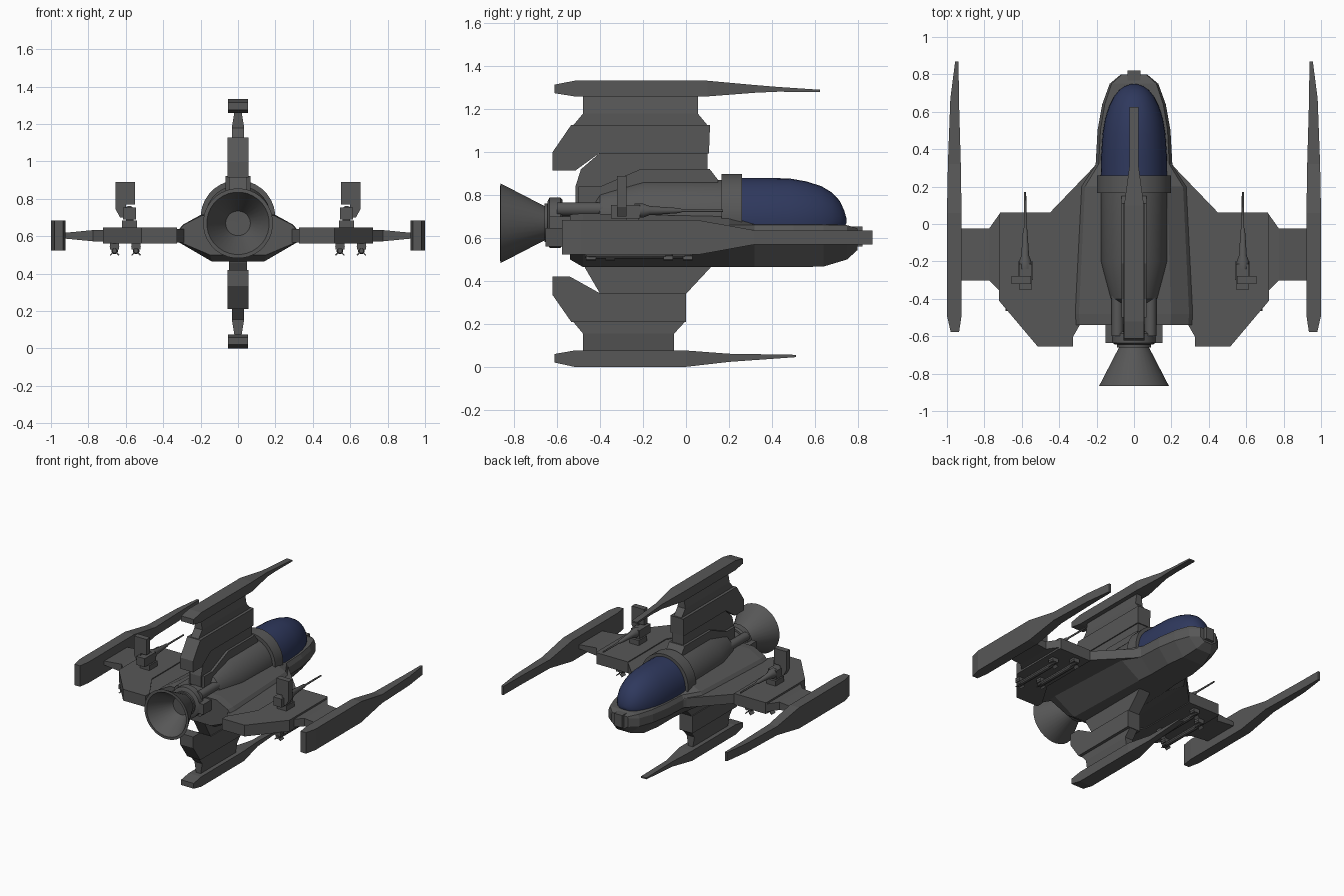
import bpy, bmesh, math
from mathutils import Vector

if "Cube" in bpy.data.objects:
    bpy.data.objects.remove(bpy.data.objects["Cube"])

def material(name, rgb):
    m = bpy.data.materials.new(name)
    m.diffuse_color = (*rgb, 1)
    m.use_nodes = True
    m.node_tree.nodes["Principled BSDF"].inputs["Base Color"].default_value = m.diffuse_color
    return m

GREY = material("dark grey hull", (0.095, 0.095, 0.095))
BLUE = material("blue canopy glass", (0.028, 0.040, 0.110))

def finish(name, bm, mat=GREY, smooth=False):
    bmesh.ops.recalc_face_normals(bm, faces=bm.faces[:])
    me = bpy.data.meshes.new(name)
    bm.to_mesh(me)
    bm.free()
    ob = bpy.data.objects.new(name, me)
    bpy.context.collection.objects.link(ob)
    me.materials.append(mat)
    if smooth:
        bpy.ops.object.select_all(action='DESELECT')
        ob.select_set(True)
        bpy.context.view_layer.objects.active = ob
        bpy.ops.object.shade_smooth_by_angle(angle=math.radians(30))
    return ob

def loft(name, rings, mat=GREY, smooth=False):
    """Skin a row of equal-sized rings and cap both ends."""
    bm = bmesh.new()
    vs = [[bm.verts.new(p) for p in r] for r in rings]
    n = len(rings[0])
    for a, b in zip(vs, vs[1:]):
        for i in range(n):
            j = (i + 1) % n
            bm.faces.new((a[i], a[j], b[j], b[i]))
    bm.faces.new(vs[0])
    bm.faces.new(vs[-1])
    return finish(name, bm, mat, smooth)

def prism(name, pts, t, place):
    """Flat outline (span, y) with half thickness t."""
    return loft(name, [[place(s, y, h) for s, y in pts] for h in (-t, t)])

def lathe(name, x, z, profile, n=32, mat=GREY):
    """Turn a (y, radius) profile about an axis along y."""
    rings = [[(x + r * math.cos(2 * math.pi * (i + .5) / n), y,
               z + r * math.sin(2 * math.pi * (i + .5) / n)) for i in range(n)]
             for y, r in profile]
    return loft(name, rings, mat, True)

def box(name, x0, x1, y0, y1, z0, z1):
    return loft(name, [[(x0, y, z0), (x1, y, z0), (x1, y, z1), (x0, y, z1)] for y in (y0, y1)])

def span_loft(name, stations, place):
    """Tapering panel: stations of (span, y0, y1, half thickness)."""
    return loft(name, [[place(s, y0, -t), place(s, y1, -t), place(s, y1, t), place(s, y0, t)]
                       for s, y0, y1, t in stations])

def blade(name, stations, place):
    """Long fence: stations of (y, half width, inner, outer)."""
    return loft(name, [[place(a, y, -h), place(b, y, -h), place(b, y, h), place(a, y, h)]
                       for y, h, a, b in stations])

# hull: (y, half width, shoulder z, bottom half width, bottom z)
hull = []
for y, w, zi, bw, zb in [(-.54, .315, .71, .15, .50), (-.48, .32, .715, .14, .465),
                         (.20, .285, .70, .12, .465), (.32, .205, .668, .11, .465),
                         (.50, .195, .665, .11, .465), (.64, .17, .665, .09, .467),
                         (.75, .13, .66, .06, .50), (.80, .07, .645, .03, .545)]:
    half = [(.62 * w, zi), (.92 * w, min(zi, .662)), (w, .632), (w, .57), (bw, zb)]
    hull.append([(x, y, z) for x, z in half] + [(-x, y, z) for x, z in half[::-1]])
loft("hull", hull)
box("nose_block", -.035, .035, .75, .822, .56, .655)

# canopy
canopy = []
for y, rx, top in [(.25, .178, .88), (.36, .176, .88), (.48, .168, .878), (.56, .155, .864),
                   (.63, .133, .842), (.68, .108, .812), (.715, .08, .775), (.737, .05, .73),
                   (.748, .015, .69)]:
    canopy.append([(rx * math.cos(a), y, max(.65, .68 + (top - .68) * math.sin(a)))
                   for a in (2 * math.pi * i / 32 for i in range(32))])
loft("canopy", canopy, BLUE, True)

# fuselage and engine
lathe("canopy_ring", 0, .70, [(.165, .2), (.26, .2)])
lathe("fuselage", 0, .695, [(.17, .177), (-.2, .177), (-.4, .125), (-.42, .1)])
lathe("engine_neck", 0, .672, [(-.35, .09), (-.66, .09)])
lathe("engine_collar", 0, .672, [(-.575, .105), (-.585, .118), (-.635, .118), (-.645, .1)])
lathe("nozzle", 0, .669, [(-.63, .082), (-.655, .078), (-.865, .187), (-.866, .167),
                          (-.69, .066), (-.689, .001)])
for s in (-1, 1):
    lathe("engine_pipe", s * .088, .735, [(-.38, .032), (-.6, .032)], 16)
    lathe("lower_engine_pipe", s * .088, .61, [(-.38, .032), (-.6, .032)], 16)
    box("engine_bracket", s * .09, s * .152, -.635, -.53, .62, .70)

# horizontal wings, fences, cannons and missiles on both sides
for s, side in ((-1, "left"), (1, "right")):
    place = lambda d, y, h, s=s: (s * d, y, .603 + h)
    prism(side + "_wing_root", [(.15, .33), (.2, .32), (.45, .06), (.45, -.41), (.33, -.61),
                                (.29, -.54), (.15, -.54)], .036, place)
    prism(side + "_wing", [(.45, .062), (.715, .062), (.722, .05), (.722, -.41), (.515, -.655),
                           (.325, -.655), (.325, -.605), (.45, -.40)], .043, place)
    span_loft(side + "_wing_tip", [(.70, -.38, .062, .03), (.722, -.355, .05, .03),
                                   (.775, -.302, -.025, .03), (.94, -.302, -.025, .014)], place)
    blade(side + "_fence", [(-.577, .08, .935, .98), (-.49, .08, .922, 1), (.06, .08, .922, 1),
                            (.32, .033, .926, .995), (.67, .033, .936, .982),
                            (.87, .033, .938, .956)], place)
    # cannon on the wing
    box(side + "_cannon_base", s * .54, s * .62, -.30, -.20, .64, .685)
    box(side + "_cannon_body", s * .545, s * .615, -.35, -.215, .69, .755)
    box(side + "_cannon_foot", s * .56, s * .60, -.28, -.22, .68, .70)
    shield = [(.55, .77), (.55, .89), (.655, .89), (.655, .745), (.63, .70), (.60, .70), (.60, .77)]
    loft(side + "_cannon_shield", [[(s * x, y, z) for x, z in shield] for y in (-.322, -.278)])
    lathe(side + "_cannon_barrel", s * .582, .728,
          [(-.24, .034), (-.2, .034), (-.17, .022), (-.03, .012), (-.02, .007), (.172, .006)], 12)
    # missiles under the wing
    for x, y0 in ((.545, -.38), (.66, -.47)):
        lathe(side + "_missile", s * x, .522,
              [(y0, .012), (y0 + .02, .018), (y0 + .36, .018), (y0 + .41, .004)], 10)
        for y in (y0 + .005, y0 + .365):
            box(side + "_missile_pylon", s * x - .025, s * x + .025, y, y + .045, .53, .565)
            for k in range(4):
                a = math.pi / 4 + k * math.pi / 2
                u, v = Vector((math.cos(a), 0, math.sin(a))), Vector((-math.sin(a), 0, math.cos(a)))
                c = Vector((s * x, 0, .522))
                loft(side + "_missile_fin", [[c + u * r + v * h + Vector((0, yy, 0))
                     for r, h in ((.01, -.003), (.034, -.003), (.034, .003), (.01, .003))]
                     for yy in (y, y + .045)])

# vertical fins with their fences
upright = lambda d, y, h: (h, y, d)
prism("upper_fin_base", [(.75, -.5), (.84, -.5), (.84, -.40), (.922, -.21), (.922, .11),
                         (.87, .15), (.75, .15)], .066, upright)
prism("upper_fin_root", [(.76, -.515), (.84, -.515), (.92, -.49), (.998, -.40), (.998, .10),
                         (.80, .10)], .047, upright)
prism("upper_fin", [(.915, -.622), (1.0, -.622), (1.127, -.535), (1.127, .112), (.995, .107),
                    (.995, -.405), (.915, -.515)], .055, upright)
span_loft("upper_fin_tip", [(1.12, -.53, .105, .033), (1.18, -.48, .055, .033),
                            (1.27, -.48, .055, .018)], upright)
blade("upper_fence", [(-.612, .053, 1.275, 1.315), (-.52, .053, 1.26, 1.333),
                      (.1, .053, 1.26, 1.333), (.32, .023, 1.277, 1.313),
                      (.43, .023, 1.282, 1.304), (.625, .023, 1.28, 1.291)], upright)
prism("lower_fin_root", [(.50, -.47), (.46, -.47), (.34, -.40), (.34, 0), (.46, .112),
                         (.50, .14)], .047, upright)
prism("lower_fin", [(.42, -.622), (.335, -.622), (.21, -.535), (.21, 0), (.342, 0),
                    (.342, -.40), (.42, -.54)], .055, upright)
span_loft("lower_fin_tip", [(.215, -.53, 0, .033), (.155, -.48, -.055, .033),
                            (.065, -.48, -.055, .018)], upright)
blade("lower_fence", [(-.612, .053, .06, .02), (-.52, .053, .076, 0), (0, .053, .076, 0),
                      (.2, .023, .061, .023), (.512, .023, .056, .045)], upright)
